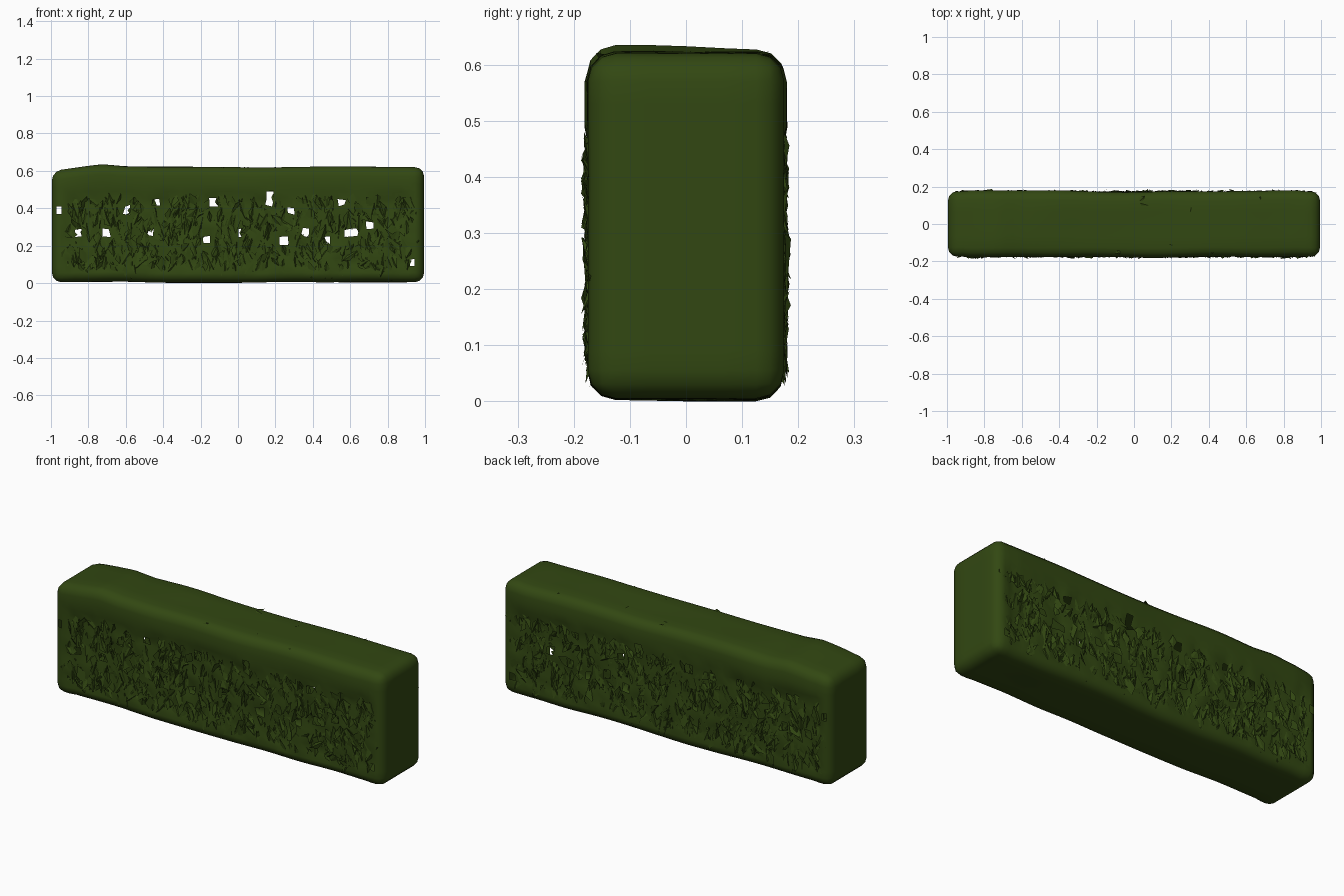
import bpy, bmesh, random
from math import radians, pi
from mathutils import Vector, Matrix, noise

random.seed(7)
if "Cube" in bpy.data.objects:
    bpy.data.objects.remove(bpy.data.objects["Cube"], do_unlink=True)

# Single foliage colour
LEAF = (0.032, 0.064, 0.006, 1)
green = bpy.data.materials.new("hedge green")
green.use_nodes = True
green.diffuse_color = LEAF
bsdf = green.node_tree.nodes["Principled BSDF"]
bsdf.inputs["Base Color"].default_value = LEAF
bsdf.inputs["Roughness"].default_value = 0.9

# Gaps that go right through the hedge: x, z
GAPS = [(-.95, .38), (-.85, .25), (-.71, .28), (-.6, .4), (-.46, .25),
        (-.42, .42), (-.17, .23), (-.14, .41), (0, .25), (.16, .47), (.16, .44),
        (.25, .23), (.27, .39), (.36, .28), (.49, .24), (.55, .43),
        (.58, .27), (.64, .25), (.71, .3), (.94, .1)]
HEIGHT, DEPTH, TOP_BAND = 0.615, 0.35, 0.47


def finish(bm, name, smooth):
    mesh = bpy.data.meshes.new(name)
    bm.to_mesh(mesh)
    bm.free()
    mesh.materials.append(green)
    for p in mesh.polygons:
        p.use_smooth = smooth
    obj = bpy.data.objects.new(name, mesh)
    bpy.context.collection.objects.link(obj)
    return obj


def slices(bm, axis, start, stop, count):
    for i in range(1, count):
        co, no = Vector(), Vector()
        co[axis] = start + (stop - start) * i / count
        no[axis] = 1
        bmesh.ops.bisect_plane(bm, geom=bm.verts[:] + bm.edges[:] + bm.faces[:],
                               plane_co=co, plane_no=no, dist=1e-4)


# Rounded hollow body, cut into cells
bm = bmesh.new()
bmesh.ops.create_cube(bm, size=1, matrix=Matrix.Translation((0, 0, HEIGHT / 2 + 0.005))
                      @ Matrix.Diagonal((1.99, DEPTH, HEIGHT, 1)))
bmesh.ops.bevel(bm, geom=bm.edges[:], offset=0.05, segments=3, profile=0.5,
                affect='EDGES')
slices(bm, 0, -0.95, 0.95, 50)
slices(bm, 2, 0.05, 0.57, 13)
slices(bm, 1, -0.13, 0.13, 4)

# Open the gaps on both faces
doomed = set()
panels = [f for f in bm.faces if abs(f.normal.y) > 0.9]
for gx, gz in GAPS:
    for side in (-1, 1):
        doomed.add(min((f for f in panels if f.normal.y * side > 0),
                       key=lambda f: (f.calc_center_median() - Vector((gx, side * DEPTH / 2, gz))).length))
bmesh.ops.delete(bm, geom=list(doomed), context='FACES')

# Bumpy crown and ruffled front and back
for v in bm.verts:
    x, y, z = v.co
    n = noise.noise_vector((x * 3, y * 4, z * 3))
    on_panel = abs(y) > 0.17 and 0.06 < z < TOP_BAND and abs(x) < 0.94
    if on_panel:
        j = noise.noise_vector((x * 31, 0.5, z * 29))
        v.co += Vector((j.x * 0.014, 0, j.z * 0.016))
        v.co.y *= random.uniform(0.88, 1.0)
    elif abs(x) < 0.9:
        v.co.z += n.z * 0.008
        v.co.y *= 1 + n.y * 0.05
    if z > 0.5:
        v.co.z += 0.012 * max(0, 1 - abs(x + 0.73) / 0.12)
        v.co.z -= 0.022 * max(0, (-x - 0.85) / 0.15)
    v.co.z = max(v.co.z, 0)
finish(bm, "hedge_body", True)


def leaf(bm, place, width, length, fold):
    """Folded pointed leaf lying in local XY, tip along +Y, ridge along +Z."""
    pts = [(0, -length / 2, 0), (width / 2, random.uniform(-.2, .2) * length, -fold),
           (random.uniform(-.1, .1) * width, length / 2, 0),
           (-width / 2, random.uniform(-.2, .2) * length, -fold)]
    a, b, c, d = [bm.verts.new(place @ Vector(p)) for p in pts]
    bm.faces.new((a, b, c))
    bm.faces.new((a, c, d))


# Overlapping leaves on the front and back
for side, name in ((-1, "front_leaves"), (1, "back_leaves")):
    bm = bmesh.new()
    for _ in range(800):
        x = random.uniform(-0.95, 0.95)
        z = random.uniform(0.07, TOP_BAND - 0.02)
        if any(abs(x - gx) < 0.034 and abs(z - gz) < 0.055 for gx, gz in GAPS):
            continue
        y = side * random.uniform(0.162, 0.176)
        spin = random.gauss(0, 0.4) + random.choice((0, pi))
        place = (Matrix.Translation((x, y, z))
                 @ Matrix.Rotation(0 if side < 0 else pi, 4, 'Z')
                 @ Matrix.Rotation(radians(90) + random.gauss(0, 0.13), 4, 'X')
                 @ Matrix.Rotation(spin, 4, 'Z')
                 @ Matrix.Rotation(random.gauss(0, 0.35), 4, 'Y'))
        leaf(bm, place, random.uniform(0.03, 0.055), random.uniform(0.05, 0.11),
             random.uniform(0.0, 0.018))
    for v in bm.verts:
        v.co.y = max(-0.187, min(0.187, v.co.y))
    finish(bm, name, False)

# A few stray leaves on the crown
bm = bmesh.new()
for x, y in ((-.15, .04), (.03, .12), (.07, .1), (.17, -.1), (.31, .1),
             (.42, -.12), (.72, -.08), (-.1, -.13), (.68, .11)):
    place = (Matrix.Translation((x, y, 0.616)) @ Matrix.Rotation(random.uniform(0, 6), 4, 'Z')
             @ Matrix.Rotation(random.uniform(-.2, .2), 4, 'X'))
    leaf(bm, place, 0.05, 0.08, 0.008)
finish(bm, "crown_leaves", False)
